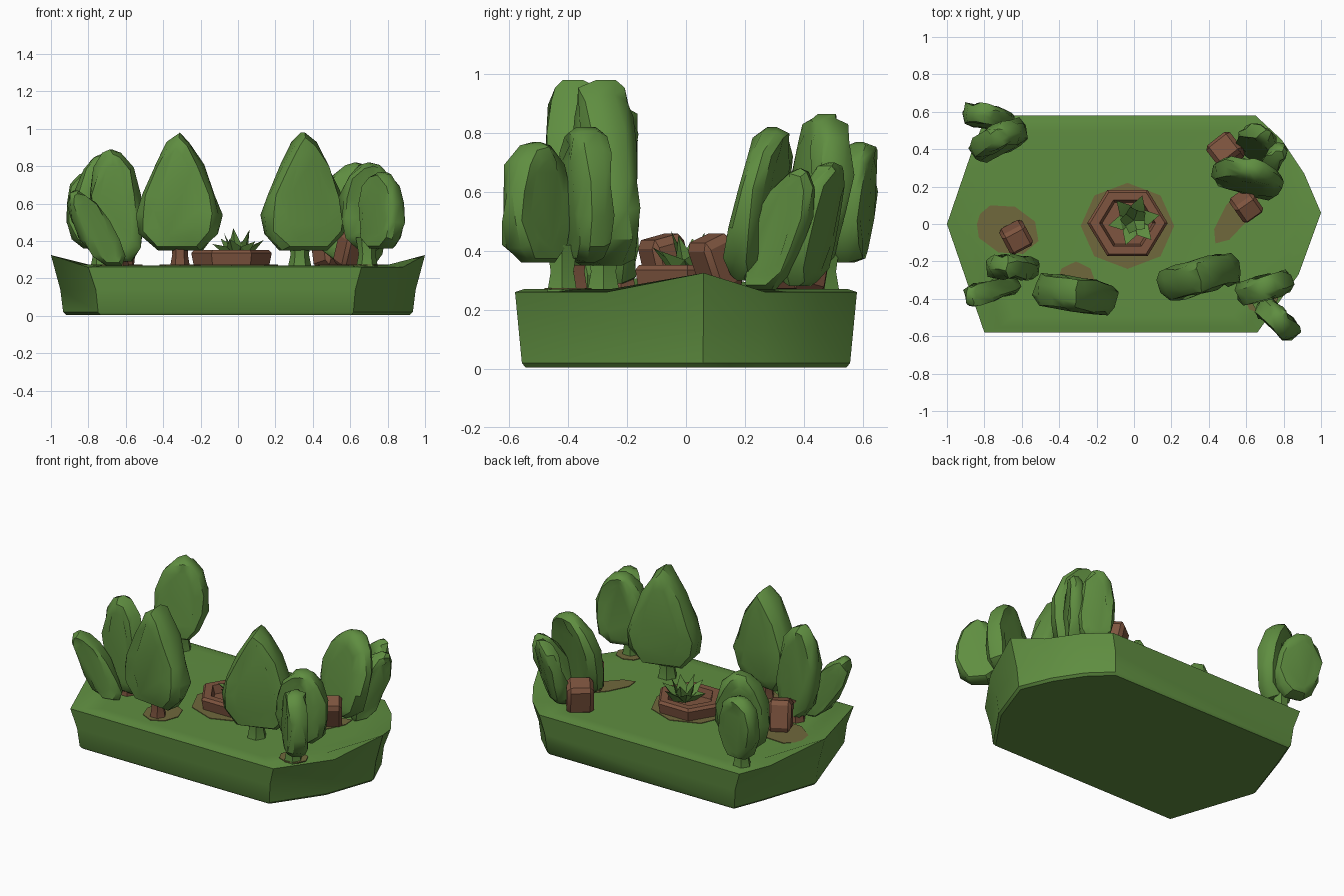
import bpy, bmesh, math, random
from mathutils import Vector, Matrix

random.seed(4)
if "Cube" in bpy.data.objects:
    bpy.data.objects.remove(bpy.data.objects["Cube"], do_unlink=True)


def material(name, rgb):
    m = bpy.data.materials.new(name)
    m.use_nodes = True
    m.diffuse_color = (*rgb, 1)
    m.node_tree.nodes["Principled BSDF"].inputs["Base Color"].default_value = (*rgb, 1)
    return m


GREEN = material("leaf green", (0.115, 0.27, 0.052))
BROWN = material("clay brown", (0.21, 0.09, 0.05))
SOIL = material("mossy soil", (0.16, 0.14, 0.045))
TOP = 0.27


def finish(name, bm, mat, angle=40):
    bmesh.ops.recalc_face_normals(bm, faces=bm.faces)
    me = bpy.data.meshes.new(name)
    bm.to_mesh(me)
    bm.free()
    ob = bpy.data.objects.new(name, me)
    bpy.context.collection.objects.link(ob)
    me.materials.append(mat)
    bpy.ops.object.select_all(action="DESELECT")
    ob.select_set(True)
    bpy.context.view_layer.objects.active = ob
    bpy.ops.object.shade_smooth_by_angle(angle=math.radians(angle))
    return ob


def loft(rings, cap_start=True, cap_end=True):
    """Skin a list of equally long closed rings."""
    bm = bmesh.new()
    loops = [[bm.verts.new(p) for p in r] for r in rings]
    n = len(loops[0])
    for a, b in zip(loops, loops[1:]):
        for i in range(n):
            j = (i + 1) % n
            bm.faces.new((a[i], a[j], b[j], b[i]))
    if cap_start:
        bm.faces.new(loops[0])
    if cap_end:
        bm.faces.new(loops[-1])
    return bm


def ring(cx, cy, z, rx, ry, n=6, turn=0.0):
    return [(cx + rx * math.cos(turn + math.tau * i / n),
             cy + ry * math.sin(turn + math.tau * i / n), z) for i in range(n)]


# Ground slab with two raised end tips
outline = [(-1, 0), (-.87, .38), (-.79, .58), (.65, .58), (.79, .45), (.91, .27),
           (1, .06), (.88, -.27), (.66, -.58), (-.8, -.58)]


def slab_ring(sx, sy, z, lift=0.0):
    return [(x * sx, y * sy, z + (lift if abs(x) > .95 else 0)) for x, y in outline]


finish("ground_slab", loft([
    slab_ring(.92, .94, .005), slab_ring(.935, .96, .02), slab_ring(.95, .98, .14),
    slab_ring(1, 1, TOP - .01, .065), slab_ring(.9, .95, TOP, .01),
    slab_ring(.8, .85, TOP)]), GREEN, 35)


# Worn soil patches
def patch(name, x, y, rx, ry, yaw=0):
    bm = loft([ring(0, 0, z, rx, ry, 8) for z in (TOP - .002, TOP + .004)])
    bmesh.ops.transform(bm, verts=bm.verts,
                        matrix=Matrix.Translation((x, y, 0)) @ Matrix.Rotation(math.radians(yaw), 4, "Z"))
    finish(name, bm, SOIL)


patch("pot_soil", -.035, -.01, .25, .23)
patch("left_soil", -.68, -.03, .18, .13, -20)
patch("right_soil", .55, .06, .2, .07, 55)
patch("front_soil", -.31, -.33, .11, .13)
patch("corner_soil", .68, -.4, .09, .08)

# Foliage silhouettes: half width and height fractions of one side
TEAR = [(.27, 0), (.46, .14), (.5, .3), (.43, .47), (.29, .73), (.12, .92)]
OVAL = [(.2, 0), (.4, .12), (.5, .34), (.49, .6), (.36, .84), (.15, .97)]


def foliage(name, side, x, y, w, t, z0, z1, yaw, lean_x=0.0, lean_y=0.0, rough=.012):
    h = z1 - z0
    shape = side + [(0, 1)] + [(-u, v) for u, v in reversed(side)]
    rot = Matrix.Rotation(math.radians(yaw), 3, "Z")
    rings = []
    for depth, size in ((-.5, .55), (-.46, .86), (-.2, 1), (.2, 1), (.46, .86), (.5, .55)):
        loop = []
        for u, v in shape:
            # Keep the crown thick while rounding the sides
            fv = .45 + (v - .45) * (1 + (size - 1) * .55)
            p = rot @ Vector((u * size * w, depth * t, 0))
            j = [random.uniform(-rough, rough) for _ in range(2)]
            loop.append((x + p.x + lean_x * (fv - .5) + j[0],
                         y + p.y + lean_y * (fv - .5) + j[1], z0 + fv * h))
        rings.append(loop)
    finish(name, loft(rings), GREEN, 38)


# Two broad front trees
foliage("front_right_tree", TEAR, -.315, -.375, .44, .17, .35, .98, -8)
foliage("front_left_tree", TEAR, .35, -.28, .45, .17, .35, .98, 16)

# Corner shrubs
foliage("left_front_shrub_a", OVAL, .70, -.34, .31, .12, .36, .82, 15)
foliage("left_front_shrub_b", OVAL, .77, -.51, .27, .12, .36, .77, -43)
foliage("right_front_shrub_a", OVAL, -.65, -.23, .27, .12, .29, .89, -4, -.05)
foliage("right_front_shrub_b", OVAL, -.77, -.36, .2, .11, .27, .67, 14, -.2, -.06)
foliage("right_back_shrub_a", OVAL, -.72, .45, .32, .12, .36, .865, 24, 0, .05)
foliage("right_back_shrub_b", OVAL, -.78, .57, .28, .1, .36, .77, -10, -.03, .04)
foliage("left_back_shrub_a", OVAL, .61, .25, .38, .11, .3, .82, -15, .04, .09)
foliage("left_back_shrub_b", OVAL, .73, .32, .2, .09, .27, .68, 62, .08, .13)
foliage("left_back_shrub_c", OVAL, .66, .44, .22, .09, .28, .7, -30, .06, .1)

# Short trunks
for name, x, y, r, mat in (
        ("front_right_trunk", -.31, -.38, .055, BROWN), ("front_left_trunk", .33, -.28, .065, GREEN),
        ("left_front_trunk", .69, -.42, .06, GREEN), ("right_back_trunk", -.73, .47, .06, GREEN),
        ("right_front_trunk", -.64, -.22, .06, BROWN)):
    finish(name, loft([ring(x, y, TOP - .02, r, r), ring(x, y, .33, r * .75, r * .75),
                       ring(x, y, .42, r, r)]), mat)

# Chipped brown rocks
for name, x, y, yaw, tilt, s in (("right_rock", -.63, -.07, 28, 14, .14),
                                 ("left_rock", .6, .1, 35, 22, .13),
                                 ("back_rock", .49, .39, 38, -12, .16)):
    bm = bmesh.new()
    bmesh.ops.create_cube(bm, size=1)
    bmesh.ops.bevel(bm, geom=bm.edges[:], offset=.14, segments=1, affect="EDGES")
    m = (Matrix.Translation((x, y, .355)) @ Matrix.Rotation(math.radians(yaw), 4, "Z")
         @ Matrix.Rotation(math.radians(tilt), 4, "X") @ Matrix.Diagonal((s, s * .9, .19, 1)))
    bmesh.ops.transform(bm, verts=bm.verts, matrix=m)
    finish(name, bm, BROWN, 30)

# Six-sided planter with a sunken bed
finish("planter", loft([ring(-.035, .005, z, r, r * .95) for z, r in
                        ((TOP - .01, .2), (.335, .215), (.352, .2), (.352, .15), (.3, .135))]),
       BROWN, 25)

# Spiky plant in the planter
bm = bmesh.new()
for count, reach, tip, turn in ((6, .14, .40, .2), (5, .075, .46, .6)):
    for i in range(count):
        a = turn + math.tau * i / count
        d, s = Vector((math.cos(a), math.sin(a), 0)), Vector((-math.sin(a), math.cos(a), 0))
        c = Vector((0, .02, 0))
        low = bm.verts.new(c + Vector((0, 0, .3)))
        end = bm.verts.new(c + d * reach + Vector((0, 0, tip + random.uniform(-.02, .015))))
        sides = [bm.verts.new(c + d * reach * .5 + s * k + Vector((0, 0, .37))) for k in (-.04, .04)]
        keel = bm.verts.new(c + d * reach * .55 + Vector((0, 0, .33)))
        for tri in ((low, sides[0], keel), (keel, sides[0], end), (low, keel, sides[1]),
                    (keel, end, sides[1]), (low, sides[1], sides[0]), (sides[0], sides[1], end)):
            bm.faces.new(tri)
finish("spiky_plant", bm, GREEN, 20)
